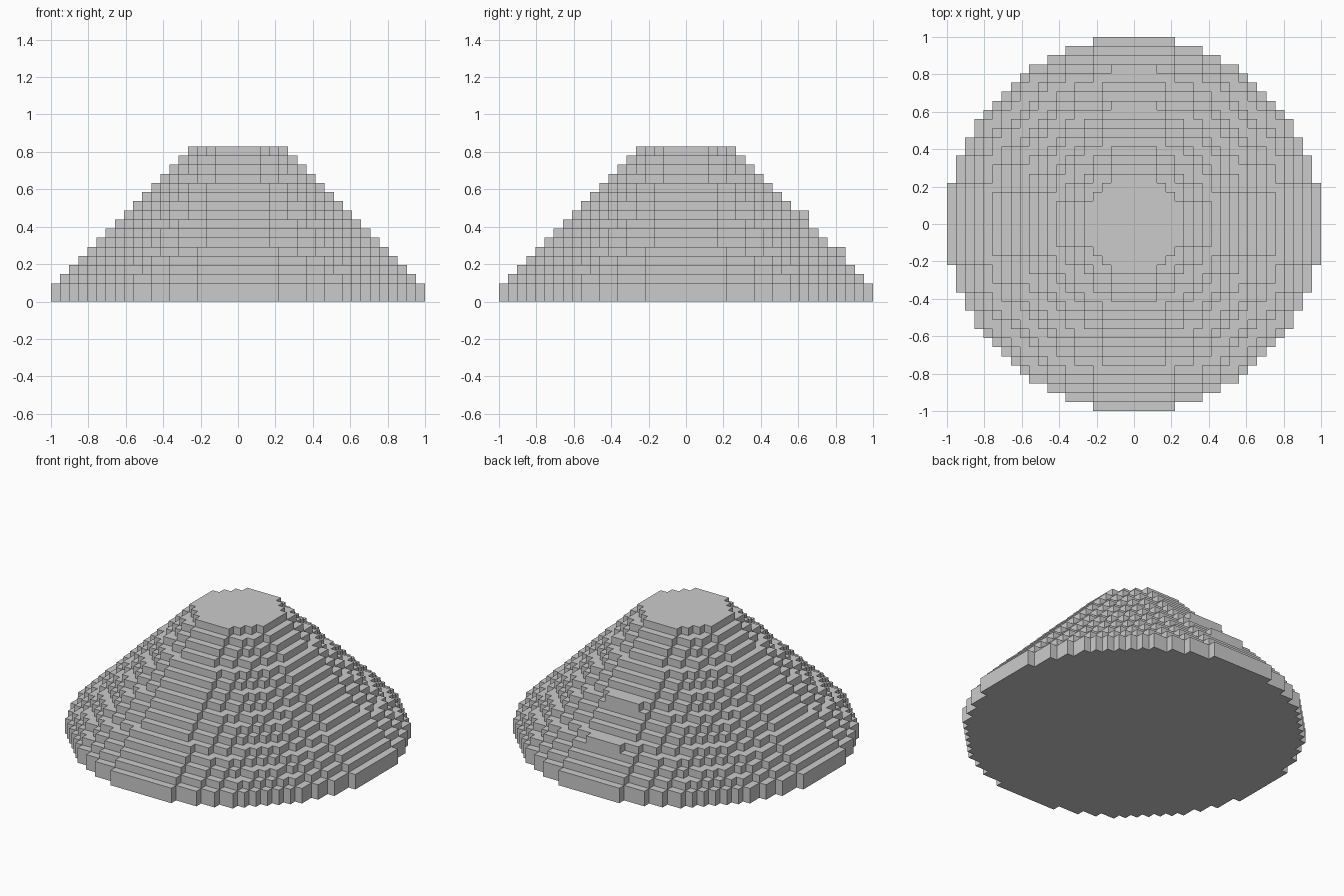
import bpy, bmesh, math

# Remove the default cube only
cube = bpy.data.objects.get("Cube")
if cube:
    bpy.data.objects.remove(cube, do_unlink=True)

BASE = 20                      # base radius in blocks, not counting the centre block
TOP = 5                        # summit radius in blocks
U = 2 / (2 * BASE + 1)         # size of one block

grey = bpy.data.materials.new("stone_grey")
grey.use_nodes = True
colour = (0.6, 0.6, 0.6, 1)
grey.diffuse_color = colour
grey.node_tree.nodes["Principled BSDF"].inputs["Base Color"].default_value = colour


def add_prism(bm, outline, z0, z1, bottom):
    """Extrude a counter-clockwise outline in block units from z0 to z1."""
    low = [bm.verts.new((x * U, y * U, z0 * U)) for x, y in outline]
    high = [bm.verts.new((x * U, y * U, z1 * U)) for x, y in outline]
    count = len(outline)
    for i in range(count):
        j = (i + 1) % count
        bm.faces.new((low[i], low[j], high[j], high[i]))
    bm.faces.new(high)
    if bottom:
        bm.faces.new(low[::-1])


def disc_outline(n):
    """Stepped outline of a disc of blocks, without points on straight runs."""
    side = []
    for y in range(-n, n + 1):
        half = math.floor(math.sqrt((n + 0.5) ** 2 - y * y)) + 0.5
        if side and side[-1][0] == half:
            side.pop()
        else:
            side.append((half, y - 0.5))
        side.append((half, y + 0.5))
    return side + [(-x, y) for x, y in reversed(side)]


def finish(name, bm):
    mesh = bpy.data.meshes.new(name)
    bm.to_mesh(mesh)
    bm.free()
    mesh.materials.append(grey)
    obj = bpy.data.objects.new(name, mesh)
    bpy.context.collection.objects.link(obj)
    return obj


# Stepped mound: a base two blocks thick, then one tier per block of height
bm = bmesh.new()
add_prism(bm, disc_outline(BASE), 0, 2, True)
for n in range(BASE - 1, TOP - 1, -1):
    level = BASE + 1 - n
    add_prism(bm, disc_outline(n), level, level + 1, False)
finish("stepped_mound", bm)

# Two small ledges on the back slope, each resting on the tier below
for name, n in (("lower_back_ledge", 17), ("upper_back_ledge", 13)):
    bm = bmesh.new()
    level = BASE + 2 - n
    corners = [(-2.5, n - 0.5), (2.5, n - 0.5), (2.5, n + 0.5), (-2.5, n + 0.5)]
    add_prism(bm, corners, level, level + 1, False)
    finish(name, bm)
